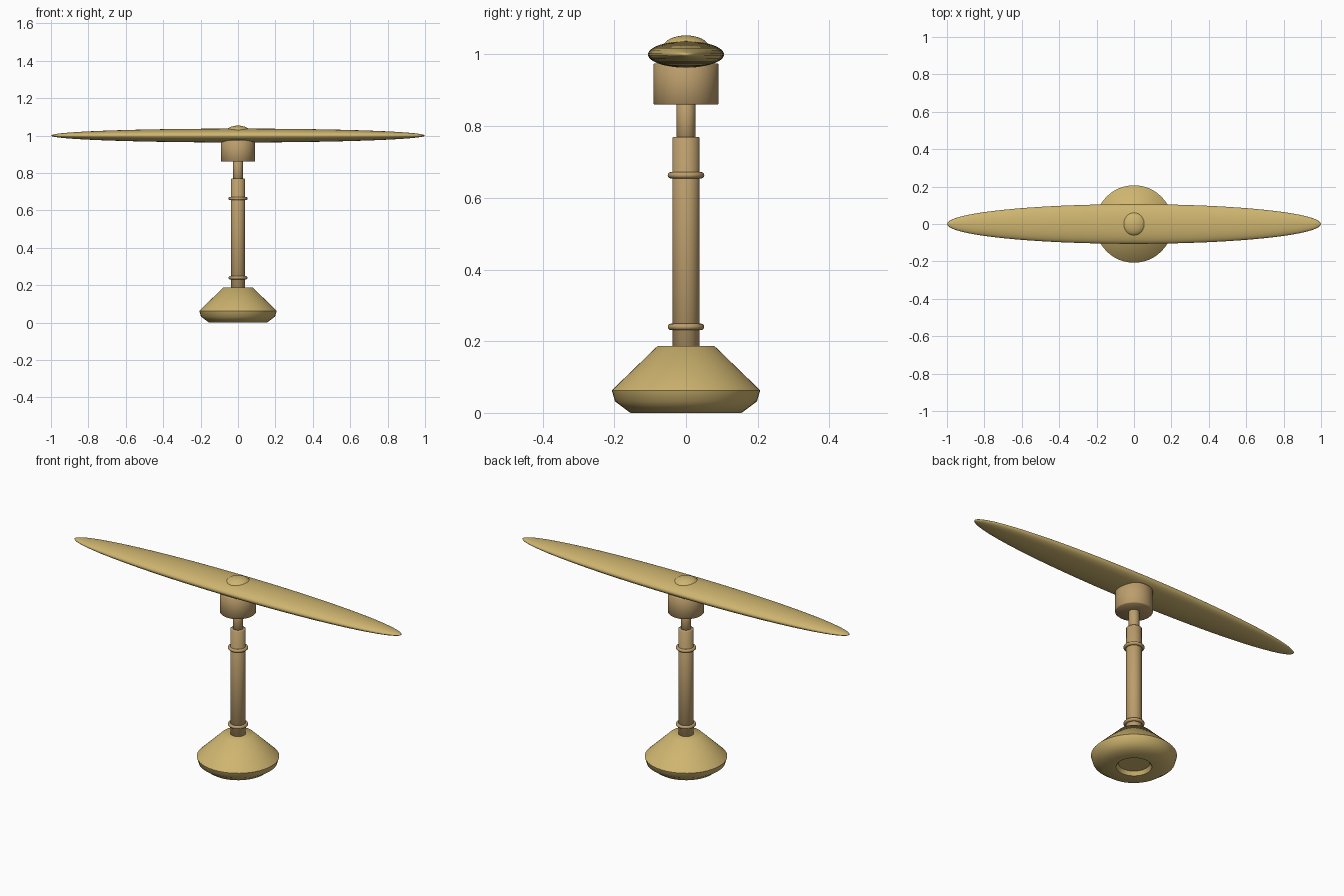
import bpy
import bmesh
import math

if "Cube" in bpy.data.objects:
    bpy.data.objects.remove(bpy.data.objects["Cube"])


def material(name, rgb):
    m = bpy.data.materials.new(name)
    m.diffuse_color = (*rgb, 1)
    m.use_nodes = True
    m.node_tree.nodes["Principled BSDF"].inputs["Base Color"].default_value = m.diffuse_color
    return m


gold = material("gold", (0.62, 0.46, 0.16))
bronze = material("bronze", (0.50, 0.34, 0.15))


def finish(name, mat, angle=40):
    ob = bpy.context.object
    ob.name = name
    ob.data.materials.append(mat)
    bpy.ops.object.shade_smooth_by_angle(angle=math.radians(angle))
    return ob


def lathe(name, profile, mat, steps=48, angle=40):
    # Spin a closed (radius, z) profile around the z axis
    bm = bmesh.new()
    verts = [bm.verts.new((r, 0, z)) for r, z in profile]
    edges = [bm.edges.new(p) for p in zip(verts, verts[1:])]
    bmesh.ops.spin(bm, geom=verts + edges, cent=(0, 0, 0), axis=(0, 0, 1),
                   angle=math.tau, steps=steps)
    bmesh.ops.remove_doubles(bm, verts=bm.verts, dist=1e-5)
    bmesh.ops.recalc_face_normals(bm, faces=bm.faces)
    me = bpy.data.meshes.new(name)
    bm.to_mesh(me)
    bm.free()
    ob = bpy.data.objects.new(name, me)
    bpy.context.collection.objects.link(ob)
    bpy.ops.object.select_all(action='DESELECT')
    ob.select_set(True)
    bpy.context.view_layer.objects.active = ob
    return finish(name, mat, angle)


def cylinder(name, radius, z0, z1, mat, bevel=0.003):
    lathe(name, [(0, z0), (radius - bevel, z0), (radius, z0 + bevel),
                 (radius, z1 - bevel), (radius - bevel, z1), (0, z1)], mat, angle=50)


def ellipsoid(name, z, scale, mat, segments=64, rings=32):
    bpy.ops.mesh.primitive_uv_sphere_add(segments=segments, ring_count=rings,
                                         radius=1, location=(0, 0, z))
    bpy.context.object.scale = scale
    bpy.ops.object.transform_apply(location=False, rotation=False, scale=True)
    finish(name, mat, 180)


# Weighted base with a shallow recess underneath
lathe("base", [(0, 0.02), (0.075, 0.02), (0.086, 0), (0.155, 0), (0.198, 0.032),
               (0.207, 0.063), (0.079, 0.187), (0, 0.187)], gold, angle=60)

# Column, spindle and hub
cylinder("column", 0.038, 0.18, 0.77, bronze)
cylinder("spindle", 0.026, 0.765, 0.865, bronze, 0.001)
cylinder("hub", 0.091, 0.86, 0.975, bronze)

# Collars around the column
for name, z in (("lower_collar", 0.24), ("upper_collar", 0.663)):
    bpy.ops.mesh.primitive_torus_add(location=(0, 0, z), major_radius=0.042,
                                     minor_radius=0.009, major_segments=48, minor_segments=12)
    finish(name, bronze, 180)

# Long lens-shaped blade and its centre cap
ellipsoid("blade", 1.0, (1.0, 0.106, 0.037), gold)
ellipsoid("cap", 1.02, (0.064, 0.064, 0.033), gold, 32, 16)
